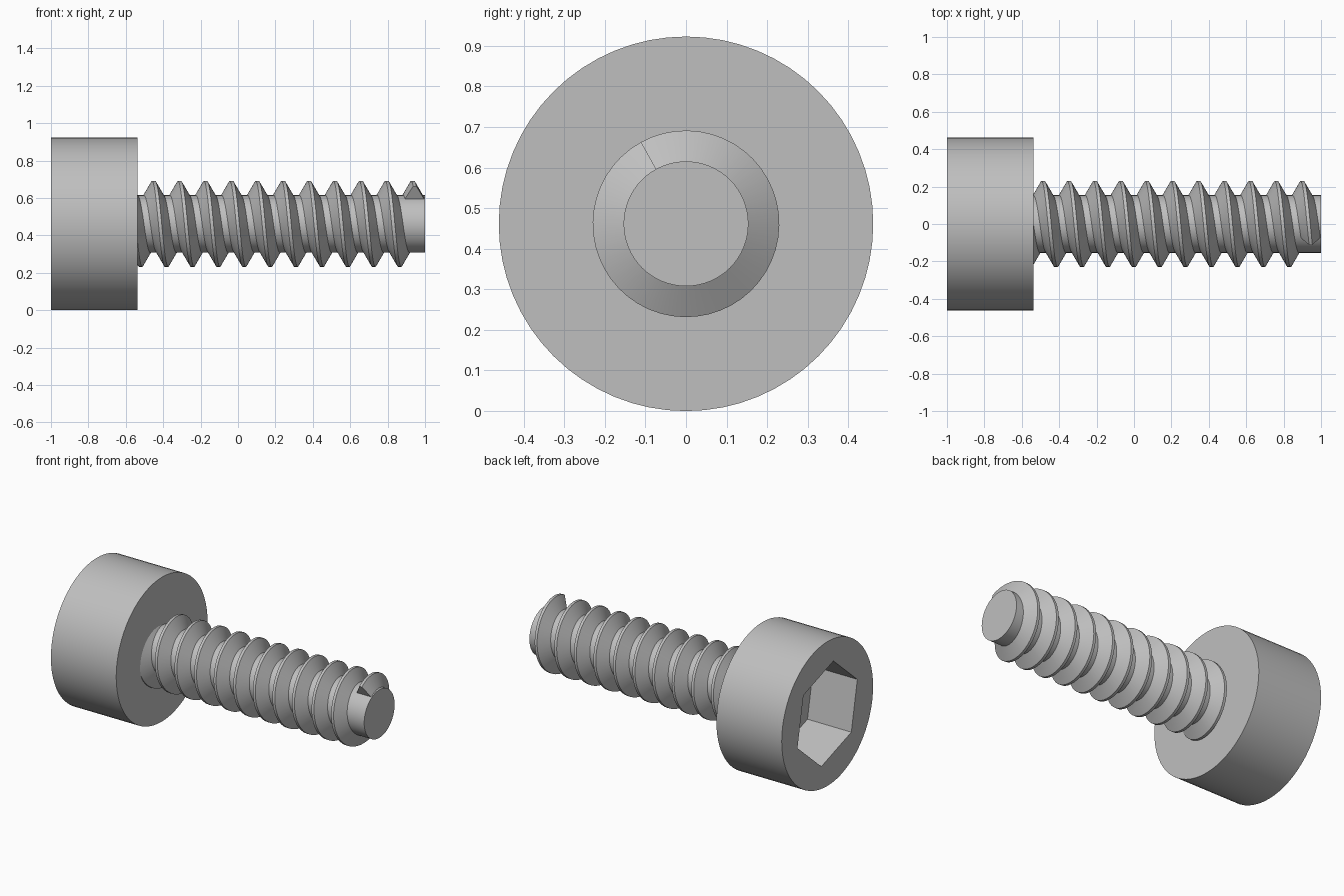
import bpy
import bmesh
import math
from mathutils import Matrix

default = bpy.data.objects.get("Cube")
if default:
    bpy.data.objects.remove(default, do_unlink=True)

# Main sizes
HEAD_R = 0.4615
HEAD_X = -0.5385
CORE_R, CREST_R = 0.1538, 0.2300
PITCH = 0.1385
SOCKET_R, SOCKET_DEPTH = 0.32, 0.31

steel = bpy.data.materials.new("grey steel")
steel.use_nodes = True
steel.diffuse_color = (0.52, 0.52, 0.52, 1)
steel.node_tree.nodes["Principled BSDF"].inputs["Base Color"].default_value = (0.52, 0.52, 0.52, 1)


def finish(name, bm):
    """Turn a bmesh into a smooth-shaded object with crisp edges."""
    bmesh.ops.recalc_face_normals(bm, faces=bm.faces)
    mesh = bpy.data.meshes.new(name)
    bm.to_mesh(mesh)
    bm.free()
    mesh.materials.append(steel)
    obj = bpy.data.objects.new(name, mesh)
    bpy.context.collection.objects.link(obj)
    return obj


def smooth(obj):
    bpy.ops.object.select_all(action='DESELECT')
    obj.select_set(True)
    bpy.context.view_layer.objects.active = obj
    bpy.ops.object.shade_smooth_by_angle(angle=math.radians(30))


def rod(name, x0, x1, radius, sides, turn=0.0):
    """Prism along x, centred on the screw axis."""
    bm = bmesh.new()
    place = (Matrix.Translation(((x0 + x1) / 2, 0, HEAD_R))
             @ Matrix.Rotation(turn, 4, 'X') @ Matrix.Rotation(math.pi / 2, 4, 'Y'))
    bmesh.ops.create_cone(bm, cap_ends=True, segments=sides, radius1=radius,
                          radius2=radius, depth=x1 - x0, matrix=place)
    return finish(name, bm)


# Cylindrical head with a hexagonal socket
head = rod("head", -1, HEAD_X, HEAD_R, 64)
cutter = rod("socket_cutter", -1.1, -1 + SOCKET_DEPTH, SOCKET_R, 6, math.radians(101))
cutter.hide_render = True
cut = head.modifiers.new("socket", 'BOOLEAN')
cut.operation = 'DIFFERENCE'
cut.solver = 'EXACT'
cut.object = cutter
bpy.context.view_layer.objects.active = head
bpy.ops.object.modifier_apply(modifier=cut.name)
bpy.data.objects.remove(cutter, do_unlink=True)
smooth(head)

# Plain core of the shaft
smooth(rod("shaft_core", HEAD_X - 0.05, 1, CORE_R, 64))

# Helical thread: trapezoid section swept around the core, cut square at the tip
STEPS = 48
end_angle = math.radians(119)
end_x = 0.945
turns = 11.15
count = int(turns * STEPS)
sink = 0.012
root_half = 0.052 + sink * math.tan(math.radians(30))
section = [(-root_half, CORE_R - sink), (-PITCH / 16, CREST_R),
           (PITCH / 16, CREST_R), (root_half, CORE_R - sink)]

bm = bmesh.new()
rings = []
for i in range(count + 1):
    back = (count - i) / STEPS
    a = end_angle - back * math.tau
    x = end_x - back * PITCH
    rings.append([bm.verts.new((min(x + dx, 1), r * math.cos(a), HEAD_R + r * math.sin(a)))
                  for dx, r in section])
for r0, r1 in zip(rings, rings[1:]):
    for k in range(4):
        n = (k + 1) % 4
        bm.faces.new((r0[k], r0[n], r1[n], r1[k]))
bm.faces.new(rings[0])
bm.faces.new(rings[-1])
smooth(finish("thread", bm))
